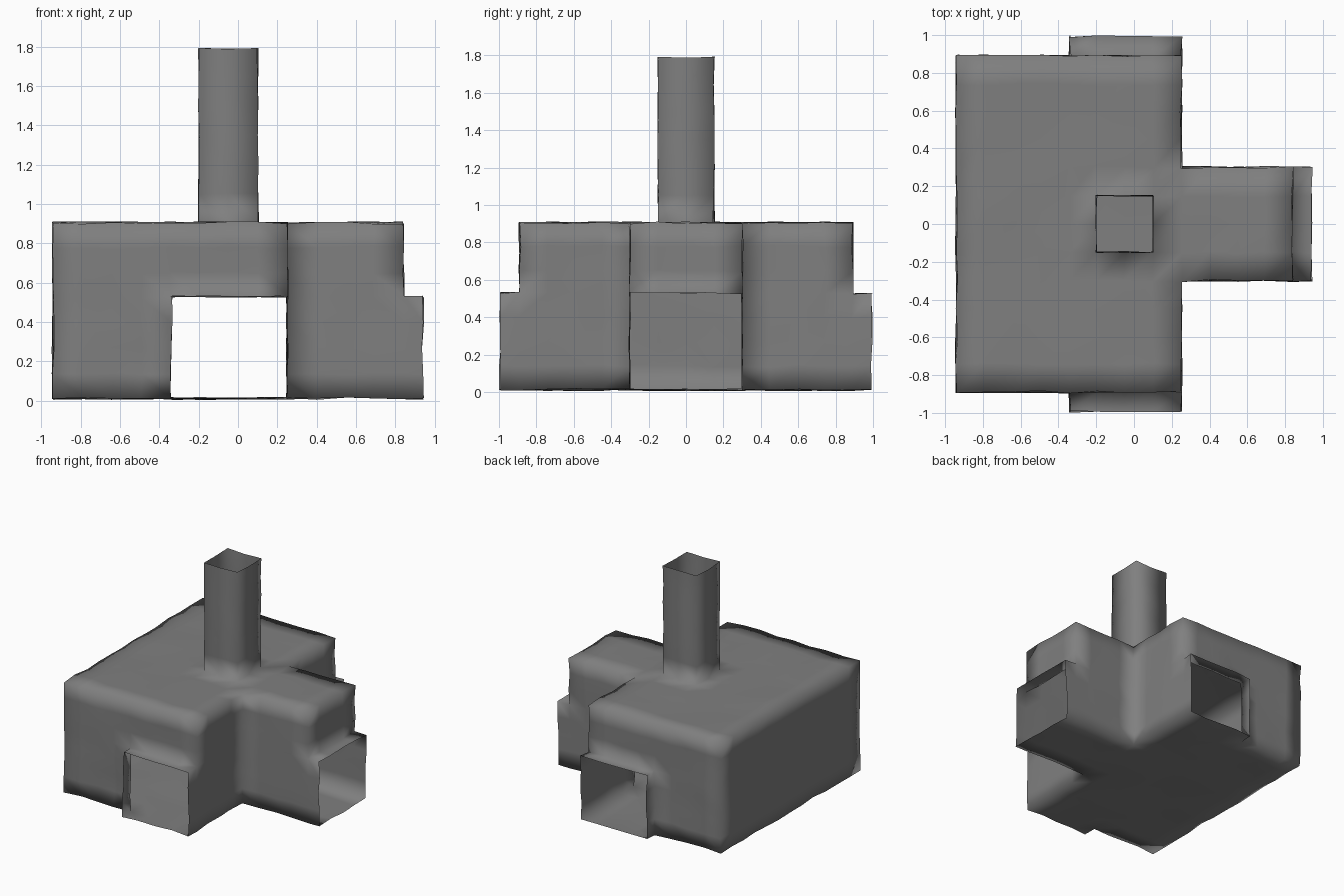
import bpy, bmesh, random
from mathutils import Vector

if "Cube" in bpy.data.objects:
    bpy.data.objects.remove(bpy.data.objects["Cube"])

random.seed(4)

# Grid planes of the hollow shell, about 0.15 apart
half = [0.15, 0.30, 0.45, 0.60, 0.74, 0.89, 0.993]
XS = [-0.94, -0.79, -0.64, -0.49, -0.34, -0.2, -0.05, 0.1, 0.25, 0.4, 0.55, 0.69, 0.84, 0.94]
YS = [-v for v in reversed(half)] + [0.0] + half
ZS = [0.012, 0.14, 0.27, 0.40, 0.53, 0.65, 0.78, 0.905] + [0.905 + 0.1475 * i for i in range(1, 7)]
AXES = (XS, YS, ZS)

# Rooms and passages as (min, max) boxes
ROOMS = [
    ((-0.94, -0.89, 0), (0.25, 0.89, 0.905)),    # main hall
    ((0.25, -0.3, 0), (0.84, 0.3, 0.905)),       # side wing
    ((-0.34, -1.0, 0), (0.25, 1.0, 0.53)),       # front and back doorways
    ((0.84, -0.3, 0), (0.95, 0.3, 0.53)),        # side doorway
    ((-0.2, -0.15, 0.9), (0.1, 0.15, 1.85)),     # shaft
]


def solid(cell):
    if any(c < 0 or c >= len(a) - 1 for c, a in zip(cell, AXES)):
        return False
    p = [(a[c] + a[c + 1]) / 2 for c, a in zip(cell, AXES)]
    return any(all(l < v < h for l, v, h in zip(lo, p, hi)) for lo, hi in ROOMS)


def is_opening(axis, plane):
    last = len(AXES[axis]) - 1
    return (axis == 0 and plane == last) or (axis == 1 and plane in (0, last)) or (axis == 2 and plane == last)


bm = bmesh.new()
verts = {}


def vert(key):
    if key not in verts:
        p = Vector([a[k] for k, a in zip(key, AXES)])
        amp = 0.004 if p.z > 0.95 else 0.007
        # slight hand-made unevenness
        p += Vector([random.uniform(-amp, amp) for _ in range(3)])
        p.z = max(p.z, 0.0)
        verts[key] = bm.verts.new(p)
    return verts[key]


# Skin every boundary between inside and outside, leaving the passage ends open
for i in range(len(XS) - 1):
    for j in range(len(YS) - 1):
        for k in range(len(ZS) - 1):
            cell = (i, j, k)
            if not solid(cell):
                continue
            for axis in range(3):
                u, w = (axis + 1) % 3, (axis + 2) % 3
                for side in (0, 1):
                    near = list(cell)
                    near[axis] += 2 * side - 1
                    plane = cell[axis] + side
                    if solid(near) or is_opening(axis, plane):
                        continue
                    ring = []
                    for du, dw in ((0, 0), (1, 0), (1, 1), (0, 1)):
                        key = list(cell)
                        key[axis] = plane
                        key[u] += du
                        key[w] += dw
                        ring.append(vert(tuple(key)))
                    face = bm.faces.new(ring if side else ring[::-1])
                    face.smooth = True

mesh = bpy.data.meshes.new("tunnel_room")
bm.to_mesh(mesh)
bm.free()
room = bpy.data.objects.new("tunnel_room", mesh)
bpy.context.collection.objects.link(room)

# Dark grey stone
stone = bpy.data.materials.new("dark_stone")
stone.diffuse_color = (0.213, 0.213, 0.213, 1)
stone.use_nodes = True
stone.node_tree.nodes["Principled BSDF"].inputs["Base Color"].default_value = stone.diffuse_color
mesh.materials.append(stone)
